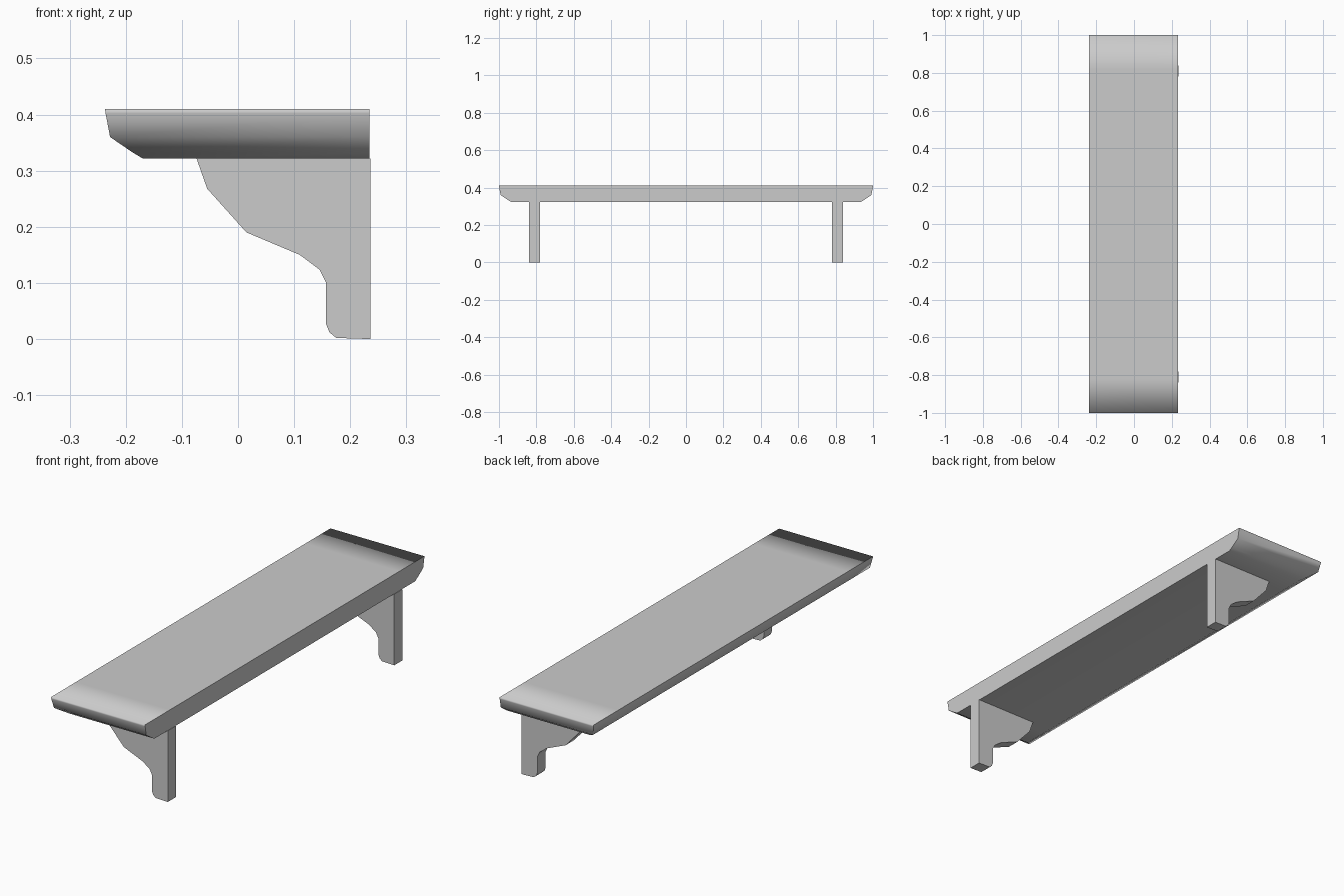
import bpy, bmesh, math

cube = bpy.data.objects.get("Cube")
if cube:
    bpy.data.objects.remove(cube)

grey = bpy.data.materials.new("plain grey")
grey.use_nodes = True
colour = (0.6, 0.6, 0.6, 1)
grey.diffuse_color = colour
grey.node_tree.nodes["Principled BSDF"].inputs["Base Color"].default_value = colour


def finish(name, bm, angle=50, soft=lambda e: False):
    """Turn a bmesh into an object, smooth except at its sharp edges."""
    bmesh.ops.recalc_face_normals(bm, faces=bm.faces)
    for f in bm.faces:
        f.smooth = True
    for e in bm.edges:
        e.smooth = e.calc_face_angle(0) < math.radians(angle) or soft(e)
    mesh = bpy.data.meshes.new(name)
    bm.to_mesh(mesh)
    bm.free()
    mesh.materials.append(grey)
    obj = bpy.data.objects.new(name, mesh)
    bpy.context.collection.objects.link(obj)


# Shelf board: moulded on the front and both ends, flat against the wall
FRONT, BACK, TOP = -0.237, 0.234, 0.41
moulding = [(0, TOP), (0.001, 0.402), (0.009, 0.36), (0.05, 0.332), (0.067, 0.322)]
bm = bmesh.new()
rings = []
for inset, z in moulding:
    x, y = FRONT + inset, 1 - inset
    rings.append([bm.verts.new((px, py, z)) for px, py in
                  ((BACK, -y), (x, -y), (x, y), (BACK, y))])
for upper, lower in zip(rings, rings[1:]):
    for i in range(4):
        j = (i + 1) % 4
        bm.faces.new((upper[i], upper[j], lower[j], lower[i]))
bm.faces.new(rings[0])
bm.faces.new(rings[-1])
# Cross cuts keep the softened shading near the ends
for y in (-0.82, 0.82):
    bmesh.ops.bisect_plane(bm, geom=bm.verts[:] + bm.edges[:] + bm.faces[:],
                           plane_co=(0, y, 0), plane_no=(0, 1, 0))
finish("shelf_board", bm,
       soft=lambda e: all(v.co.z > TOP - 0.001 and abs(v.co.y) > 0.99 for v in e.verts))

# Brackets: one curved outline, extruded sideways near each end
outline = [(0.236, 0.322), (-0.074, 0.322), (-0.055, 0.268), (0.015, 0.19),
           (0.11, 0.15), (0.145, 0.124), (0.157, 0.1), (0.157, 0.027),
           (0.163, 0.012), (0.175, 0.002), (0.236, 0)]
for name, y in (("front_bracket", -0.81), ("rear_bracket", 0.81)):
    bm = bmesh.new()
    face = bm.faces.new([bm.verts.new((x, y - 0.029, z)) for x, z in outline])
    side = bmesh.ops.extrude_face_region(bm, geom=[face])["geom"]
    bmesh.ops.translate(bm, vec=(0, 0.058, 0),
                        verts=[v for v in side if isinstance(v, bmesh.types.BMVert)])
    finish(name, bm)
